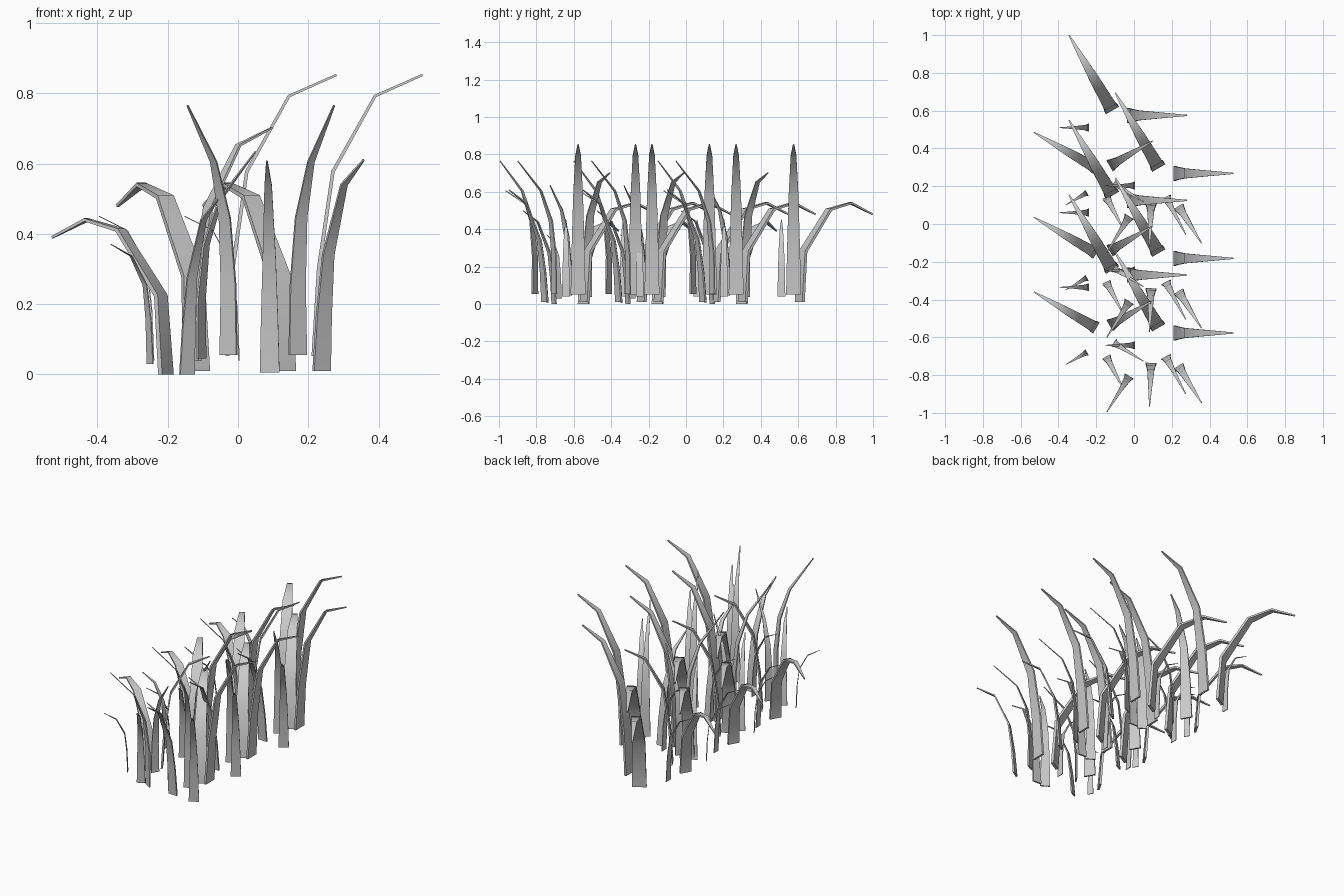
import bpy, bmesh
from math import radians
from mathutils import Vector, Matrix

if "Cube" in bpy.data.objects:
    bpy.data.objects.remove(bpy.data.objects["Cube"])

# Blade kinds: bent centre line (outward, up), base width, half thickness
KINDS = {
    "broad": ([(0, 0), (.02, .27), (.18, .495), (.315, .53), (.45, .47)], .08, .008),
    "tall": ([(0, 0), (.015, .25), (.055, .525), (.175, .74), (.31, .80)], .08, .006),
    "short": ([(0, 0), (.006, .15), (.02, .27), (.075, .37), (.155, .41)], .042, .002),
    "upright": ([(0, 0), (.0, .2), (.02, .39), (.08, .55), (.22, .71)], .056, .004),
    "leaning": ([(0, 0), (.012, .16), (.035, .33), (.12, .53), (.225, .60)], .056, .005),
}
TAPER = [1, .86, .66, .38, .08]

# One tuft: kind, base x, y, z, heading in degrees, scale
TUFT = [
    ("broad", -.118, .608, .01, 120, 1), ("tall", -.03, .575, .052, 0, 1),
    ("short", -.24, .51, .04, 180, 1),
    ("broad", .127, .303, .01, 120, 1), ("tall", .215, .268, .052, 0, 1),
    ("short", .003, .203, .04, 180, 1), ("upright", .17, .14, .055, 298, 1),
    ("leaning", .09, .105, .006, 268, 1),
    ("broad", -.205, .298, .0, 150, .83), ("tall", -.125, .31, .038, 30, .83),
    ("short", -.25, .165, .03, 210, .83), ("upright", -.105, .215, .045, 328, .83),
    ("leaning", -.145, .14, .0, 298, .83),
    ("upright", -.027, .037, .055, 238, 1), ("leaning", .238, .09, .01, 302, 1),
]


def blade(name, kind, x, y, z, heading, scale):
    path, width, thick = KINDS[kind]
    pts = [Vector((s, 0, h)) for s, h in path]
    bm = bmesh.new()
    rings = []
    # Thin rectangular rings square to the centre line
    for i, p in enumerate(pts):
        tan = (pts[min(i + 1, 4)] - pts[max(i - 1, 0)]).normalized()
        if i == 0:
            tan = Vector((0, 0, 1))
        nrm = Vector((tan.z, 0, -tan.x))
        w = width * TAPER[i] / 2
        t = thick * (TAPER[i] * .5 + .5)
        rings.append([bm.verts.new(p + nrm * a * t + Vector((0, b * w, 0)))
                      for a, b in ((1, 1), (-1, 1), (-1, -1), (1, -1))])
    for lo, hi in zip(rings, rings[1:]):
        for k in range(4):
            n = (k + 1) % 4
            bm.faces.new((lo[k], lo[n], hi[n], hi[k]))
    bm.faces.new(rings[0][::-1])
    bm.faces.new(rings[-1])
    bmesh.ops.transform(bm, verts=bm.verts, matrix=Matrix.Translation((x, y, z))
                        @ Matrix.Rotation(radians(heading), 4, 'Z')
                        @ Matrix.Scale(scale, 4))
    bmesh.ops.recalc_face_normals(bm, faces=bm.faces)
    # Smooth along the bends, sharp between the four sides
    for f in bm.faces:
        f.smooth = True
    for e in bm.edges:
        e.smooth = e.calc_face_angle(0) < radians(65)
    me = bpy.data.meshes.new(name)
    bm.to_mesh(me)
    bm.free()
    bpy.context.collection.objects.link(bpy.data.objects.new(name, me))


# Three copies of the tuft in a row
for shift in (0, -.45, -.845):
    for kind, x, y, z, heading, scale in TUFT:
        blade(kind + "_grass_blade", kind, x, y + shift, z, heading, scale)
